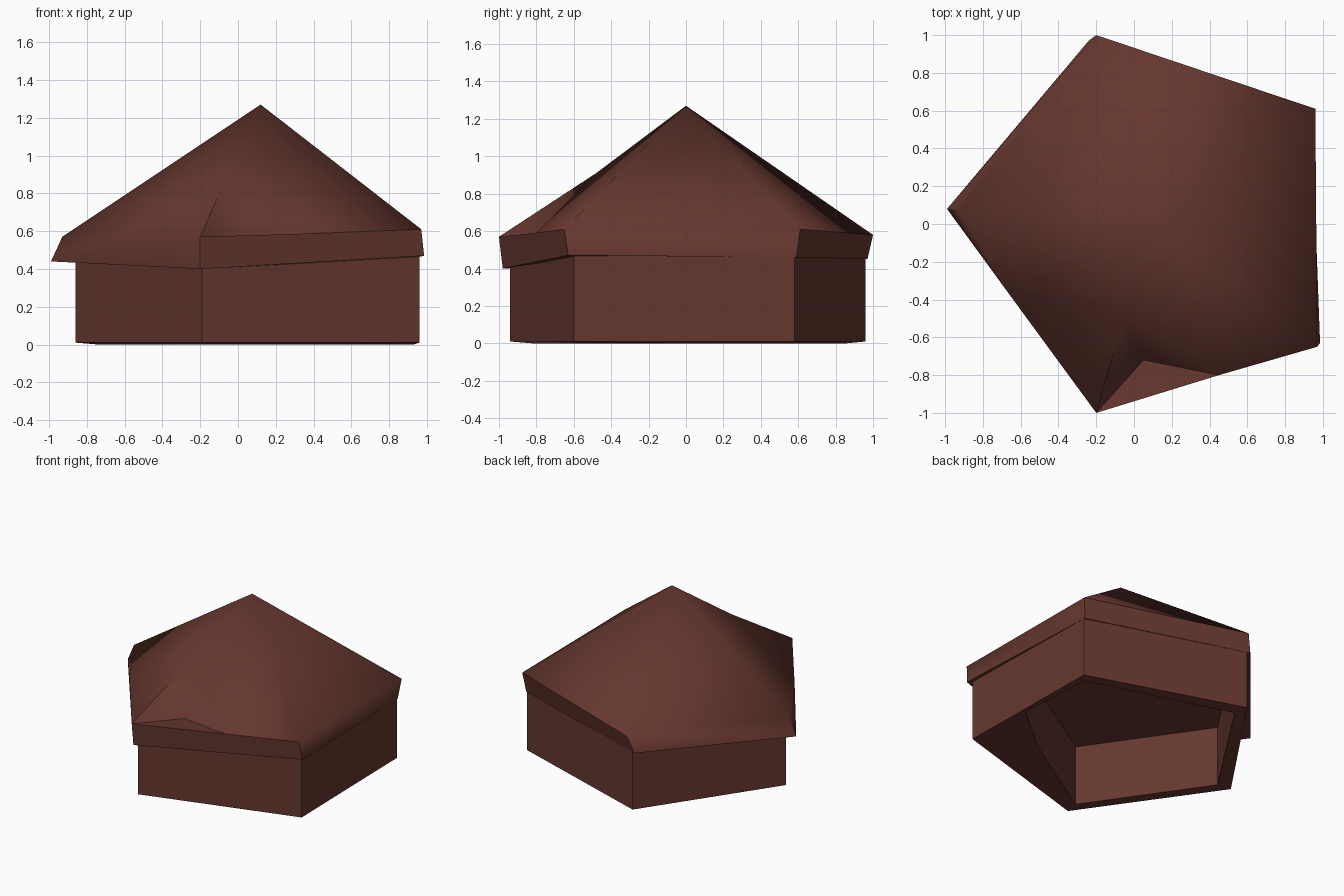
import bpy, bmesh

if "Cube" in bpy.data.objects:
    bpy.data.objects.remove(bpy.data.objects["Cube"])

mat = bpy.data.materials.new("dark_red")
mat.diffuse_color = (0.13, 0.038, 0.028, 1)
mat.use_nodes = True
mat.node_tree.nodes["Principled BSDF"].inputs["Base Color"].default_value = mat.diffuse_color


def make(name, verts, faces, angle):
    bm = bmesh.new()
    vs = [bm.verts.new(v) for v in verts]
    for f in faces:
        bm.faces.new([vs[i] for i in f])
    bmesh.ops.recalc_face_normals(bm, faces=bm.faces)
    mesh = bpy.data.meshes.new(name)
    bm.to_mesh(mesh)
    bm.free()
    ob = bpy.data.objects.new(name, mesh)
    ob.data.materials.append(mat)
    bpy.context.collection.objects.link(ob)
    bpy.ops.object.select_all(action='DESELECT')
    ob.select_set(True)
    bpy.context.view_layer.objects.active = ob
    bpy.ops.object.shade_smooth_by_angle(angle=angle)


def band(a, b, n, skip=()):
    return [(a + i, a + (i + 1) % n, b + (i + 1) % n, b + i)
            for i in range(n) if i not in skip]


def ring(pts, z):
    return [(x, y, z) for x, y in pts]


# corner order: front, right front, (door gap), right back, back, left
wall = [(-0.19, -0.94), (0.96, -0.6), (0.95, -0.06), (0.94, 0.58),
        (-0.22, 0.96), (-0.86, 0.02)]
inner = [(-0.16, -0.82), (0.55, -0.38), (0.93, -0.06), (0.9, 0.53),
         (-0.19, 0.86), (-0.74, 0.02)]

# roof: upper eave edge, lower eave edge, soffit edge
top = [(-0.2, -1, 0.57), (0.97, -0.65, 0.61), (0.96, 0.61, 0.61),
       (-0.2, 1, 0.58), (-0.93, 0.07, 0.57)]
low = [(-0.2, -0.98, 0.40), (0.985, -0.63, 0.47), (0.94, 0.59, 0.46),
       (-0.24, 0.97, 0.45), (-0.99, 0.08, 0.44)]
soffit = [(x * 0.95, y * 0.95, 0.46) for i, (x, y) in enumerate(wall) if i != 2]
extra = [(0.12, 0, 1.27),        # 15 apex
         (-0.05, -0.48, 0.91),   # 16 top of the dent
         (-0.64, -0.40, 0.57),   # 17 dent end on left eave
         (0.45, -0.80, 0.59),    # 18 dent end on front eave
         (0.05, -0.72, 0.57)]    # 19 dent bottom
make("roof", top + low + soffit + extra,
     [(15, 1, 2), (15, 2, 3), (15, 3, 4),
      (15, 4, 17, 16), (16, 17, 0), (15, 16, 18, 1),
      (16, 0, 19), (16, 19, 18), (0, 18, 19),
      (0, 18, 1, 6, 5), (4, 17, 0, 5, 9)]
     + band(0, 5, 5, skip=(0, 4)) + band(5, 10, 5), 0.95)

# hollow walls with open base; the inside reaches the outer wall at the door gap
verts = ring(wall, 0.47) + ring(wall, 0.01) + ring(inner, 0.0) + ring(inner, 0.46)
make("walls", verts, band(0, 6, 6) + band(6, 12, 6) + band(12, 18, 6)
     + [tuple(range(18, 24))], 0.6)
